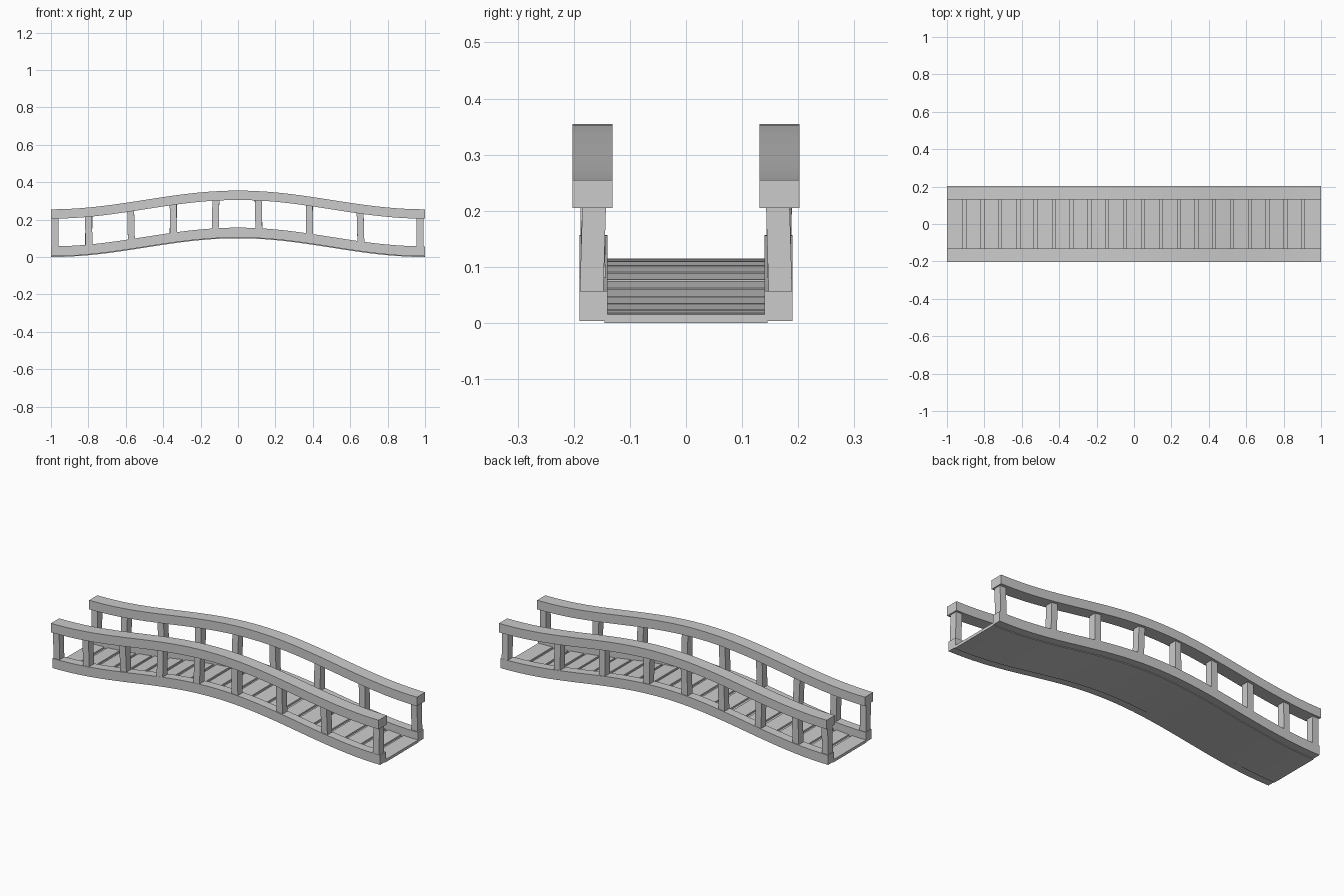
import bpy, bmesh, math, random

if "Cube" in bpy.data.objects:
    bpy.data.objects.remove(bpy.data.objects["Cube"])

random.seed(4)


def arch(x):
    return 0.05 * (1 + math.cos(math.pi * x))


def mesh_object(name, bm, smooth=False):
    bmesh.ops.recalc_face_normals(bm, faces=bm.faces)
    me = bpy.data.meshes.new(name)
    bm.to_mesh(me)
    bm.free()
    ob = bpy.data.objects.new(name, me)
    bpy.context.collection.objects.link(ob)
    if smooth:
        bpy.ops.object.select_all(action='DESELECT')
        ob.select_set(True)
        bpy.context.view_layer.objects.active = ob
        bpy.ops.object.shade_smooth_by_angle(angle=math.radians(30))
    return ob


def skin(bm, rings):
    # Join matching four-cornered rings into a closed solid
    vs = [[bm.verts.new(p) for p in r] for r in rings]
    for a, b in zip(vs, vs[1:]):
        for i in range(4):
            j = (i + 1) % 4
            bm.faces.new((a[i], a[j], b[j], b[i]))
    bm.faces.new(vs[0])
    bm.faces.new(vs[-1])


def arched_beam(name, y0, y1, z0, z1, x0=-1.0, x1=1.0, steps=40):
    bm = bmesh.new()
    rings = []
    for i in range(steps + 1):
        x = x0 + (x1 - x0) * i / steps
        h = arch(x)
        rings.append([(x, y0, h + z0), (x, y1, h + z0), (x, y1, h + z1), (x, y0, h + z1)])
    skin(bm, rings)
    return mesh_object(name, bm, steps > 4)


def post(name, x, y):
    # Slightly crooked square post from lower beam to handrail
    bm = bmesh.new()
    rings = []
    lean_x = random.uniform(-0.003, 0.003) if abs(x) < 0.9 else 0
    lean_y = random.uniform(-0.003, 0.003)
    for s, z in ((-1, 0.045), (1, 0.215)):
        cx, cy, w, d = x + s * lean_x, y + s * lean_y, 0.0185, 0.021
        rings.append([(cx + a * w, cy + b * d, z + arch(cx + a * w))
                      for a, b in ((-1, -1), (1, -1), (1, 1), (-1, 1))])
    skin(bm, rings)
    mesh_object(name, bm)


# Side beams, handrails and posts
post_x = (-0.978, -0.798, -0.572, -0.346, -0.12, 0.11, 0.382, 0.655, 0.974)
for side, s in (("front", -1), ("back", 1)):
    arched_beam(side + "_lower_beam", s * 0.14, s * 0.19, 0.004, 0.057)
    arched_beam(side + "_handrail", s * 0.131, s * 0.202, 0.205, 0.255)
    for i, x in enumerate(post_x):
        post(f"{side}_post_{i + 1}", x, s * 0.166)

# Thin deck underlay
arched_beam("deck_underlay", -0.145, 0.145, 0.0, 0.006)

# Planks with narrow gaps
count = 21
pitch = 2.0 / count
for i in range(count):
    c = -1 + (i + 0.5) * pitch
    half = pitch / 2 - random.uniform(0.006, 0.01)
    lo = -1.0 if i == 0 else c - half
    hi = 1.0 if i == count - 1 else c + half
    arched_beam(f"plank_{i + 1}", -0.142, 0.142, 0.003, 0.015, lo, hi, 1)
